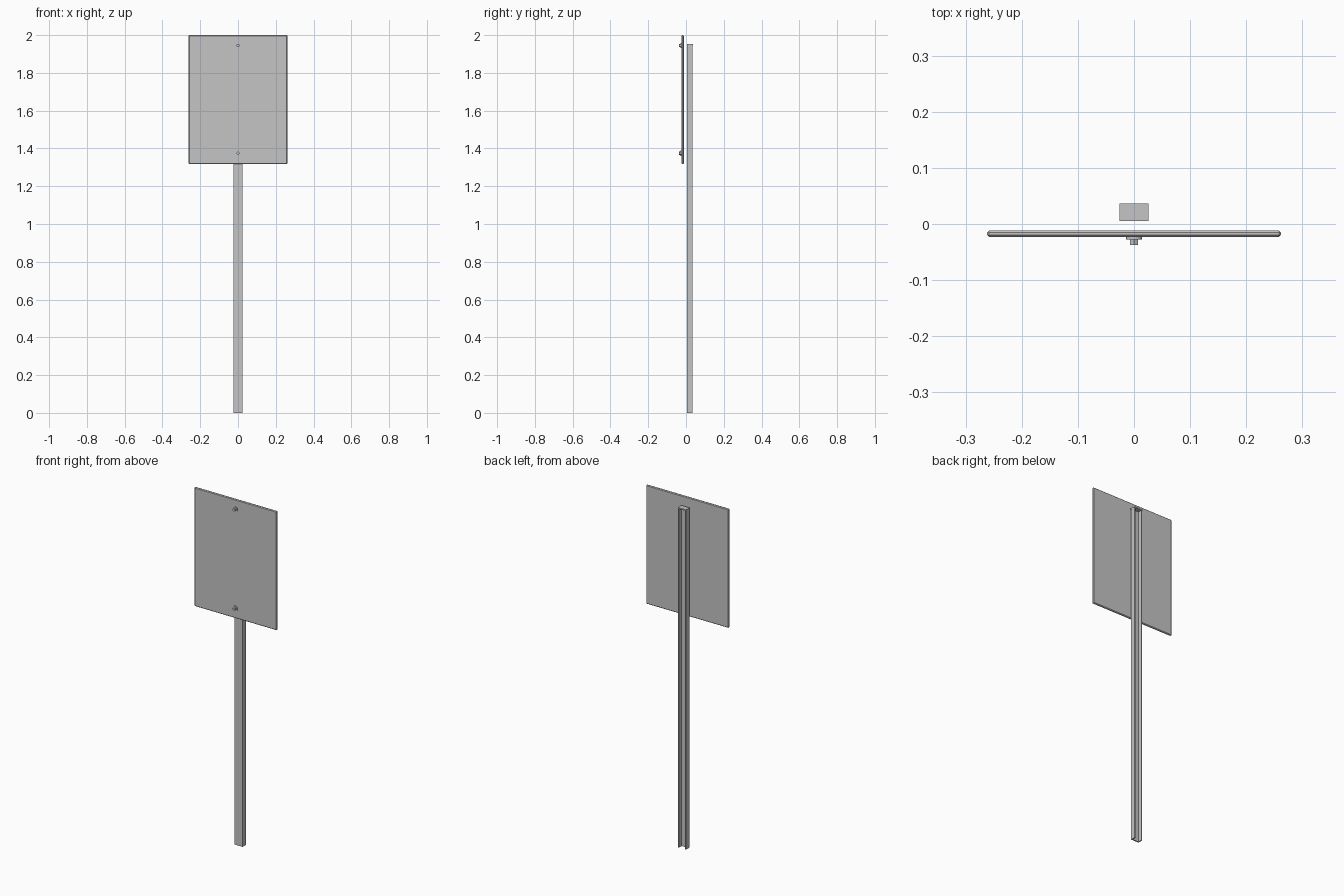
import bpy
import bmesh
import math
from mathutils import Matrix

cube = bpy.data.objects.get("Cube")
if cube:
    bpy.data.objects.remove(cube, do_unlink=True)

# One plain metal grey
grey = bpy.data.materials.new("metal_grey")
grey.use_nodes = True
color = (0.56, 0.56, 0.56, 1)
grey.diffuse_color = color
grey.node_tree.nodes["Principled BSDF"].inputs["Base Color"].default_value = color


def finish(name, bm):
    bmesh.ops.recalc_face_normals(bm, faces=bm.faces)
    mesh = bpy.data.meshes.new(name)
    bm.to_mesh(mesh)
    bm.free()
    mesh.materials.append(grey)
    obj = bpy.data.objects.new(name, mesh)
    bpy.context.collection.objects.link(obj)
    return obj


def box(name, low, high):
    bm = bmesh.new()
    bmesh.ops.create_cube(bm, size=1)
    for v in bm.verts:
        v.co = [h if c > 0 else l for c, l, h in zip(v.co, low, high)]
    return finish(name, bm)


def extrude_up(name, outline, bottom, top):
    bm = bmesh.new()
    face = bm.faces.new([bm.verts.new((x, y, bottom)) for x, y in outline])
    new = bmesh.ops.extrude_face_region(bm, geom=[face])["geom"]
    verts = [g for g in new if isinstance(g, bmesh.types.BMVert)]
    bmesh.ops.translate(bm, verts=verts, vec=(0, 0, top - bottom))
    return finish(name, bm)


def disc(name, sides, radius, front, back, z):
    bm = bmesh.new()
    place = Matrix.Translation((0, (front + back) / 2, z)) @ Matrix.Rotation(math.pi / 2, 4, "X")
    bmesh.ops.create_cone(bm, cap_ends=True, segments=sides, radius1=radius,
                          radius2=radius, depth=back - front, matrix=place)
    return finish(name, bm)


# Channel post, open at the back, with a thin overhanging cap
W, FRONT, BACK, WALL, TOP = 0.025, 0.006, 0.0355, 0.006, 1.952
LIP, CAP = 0.001, 0.007
half = [(W, FRONT), (W, BACK), (W - WALL, BACK), (W - WALL, FRONT + WALL)]
channel = half + [(-x, y) for x, y in reversed(half)]
extrude_up("post", channel, 0, TOP - CAP)
box("post_cap", (-W - LIP, FRONT - LIP, TOP - CAP), (W + LIP, BACK + LIP, TOP))

# Thin sign panel with bevelled edges
panel = box("sign_panel", (-0.262, -0.0235, 1.317), (0.262, -0.0115, 2))
bevel = panel.modifiers.new("edge_bevel", "BEVEL")
bevel.width = 0.004
bevel.segments = 1

# Bolts with washers
for label, z in (("upper", 1.945), ("lower", 1.375)):
    disc(label + "_washer", 24, 0.0145, -0.028, -0.0235, z)
    disc(label + "_bolt_head", 6, 0.0085, -0.0375, -0.028, z)
